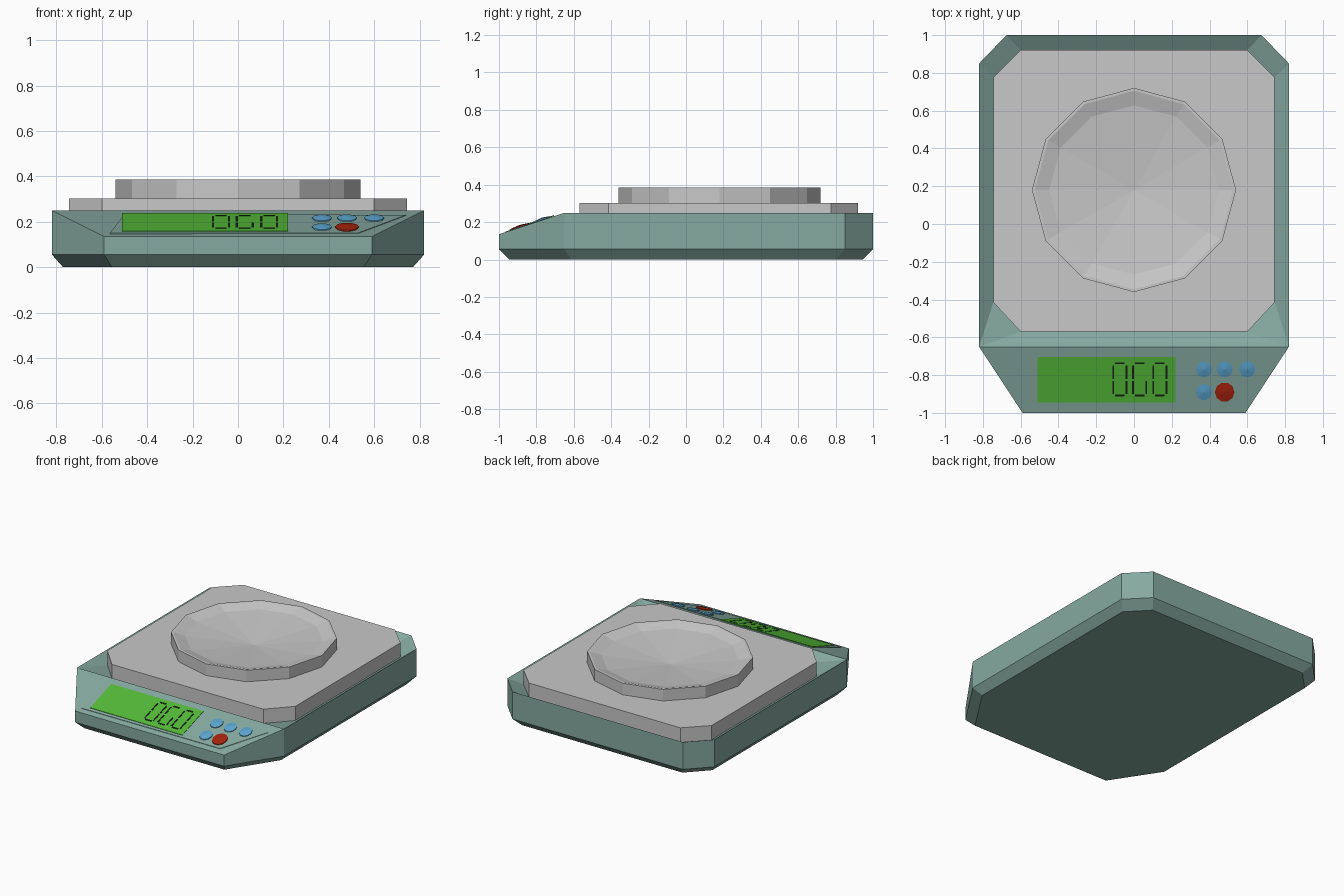
import bpy, bmesh, math

if "Cube" in bpy.data.objects:
    bpy.data.objects.remove(bpy.data.objects["Cube"])


def material(name, rgb):
    # sRGB 0-255 to linear viewport colour
    lin = [(c / 255 / 12.92) if c < 11 else ((c / 255 + 0.055) / 1.055) ** 2.4 for c in rgb]
    m = bpy.data.materials.new(name)
    m.diffuse_color = (*lin, 1)
    m.use_nodes = True
    m.node_tree.nodes["Principled BSDF"].inputs["Base Color"].default_value = m.diffuse_color
    return m


GREEN = material("sage_plastic", (134, 170, 160))
STEEL = material("pale_metal", (200, 200, 200))
SCREEN = material("display_green", (84, 186, 56))
BLUE = material("button_blue", (92, 166, 208))
RED = material("button_red", (165, 36, 14))
DARK = material("segment_dark", (22, 34, 18))


def finish(name, bm, mat):
    bmesh.ops.recalc_face_normals(bm, faces=bm.faces)
    me = bpy.data.meshes.new(name)
    bm.to_mesh(me)
    bm.free()
    me.materials.append(mat)
    ob = bpy.data.objects.new(name, me)
    bpy.context.collection.objects.link(ob)
    return ob


def bridge(bm, a, b):
    n = len(a)
    for i in range(n):
        bm.faces.new((a[i], a[(i + 1) % n], b[(i + 1) % n], b[i]))


def prism(name, pts, low, high, mat, dome=0):
    # low and high are functions giving z from y
    bm = bmesh.new()
    a = [bm.verts.new((x, y, low(y))) for x, y in pts]
    b = [bm.verts.new((x, y, high(y))) for x, y in pts]
    bridge(bm, a, b)
    bm.faces.new(a)
    if dome:
        n = len(pts)
        cx, cy = sum(p[0] for p in pts) / n, sum(p[1] for p in pts) / n
        c = bm.verts.new((cx, cy, high(cy) + dome))
        for i in range(n):
            bm.faces.new((b[i], b[(i + 1) % n], c))
    else:
        bm.faces.new(b)
    return finish(name, bm, mat)


def slope(offset):
    # height on the sloping control panel
    return lambda y: 0.135 + (y + 1) * 0.115 / 0.35 + offset


# Body: chamfered tray with sloping front and a shallow recess for the plate
outline = [(-0.59, -1), (0.59, -1), (0.82, -0.65), (0.82, 0.85),
           (0.675, 1), (-0.675, 1), (-0.82, 0.85), (-0.82, -0.65)]
octagon = [(-0.6, -0.57), (0.6, -0.57), (0.745, -0.415), (0.745, 0.775),
           (0.6, 0.92), (-0.6, 0.92), (-0.745, 0.775), (-0.745, -0.415)]
bm = bmesh.new()
base = [bm.verts.new((x * 0.94, y * 0.945, 0)) for x, y in outline]
skirt = [bm.verts.new((x, y, 0.055)) for x, y in outline]
rim = [bm.verts.new((x, y, 0.135 if y < -0.9 else 0.25)) for x, y in outline]
floor = [bm.verts.new((x, y, 0.2)) for x, y in octagon]
bm.faces.new(base)
bridge(bm, base, skirt)
bridge(bm, skirt, rim)
bm.faces.new((rim[0], rim[1], rim[2], rim[7]))
bm.faces.new((rim[7], rim[2], floor[1], floor[0]))
bm.faces.new((rim[2], floor[2], floor[1]))
bm.faces.new((rim[7], floor[0], floor[7]))
for i in range(2, 7):
    bm.faces.new((rim[i], rim[i + 1], floor[i + 1], floor[i]))
bm.faces.new(floor)
finish("body", bm, GREEN)

# Weighing plate
prism("weighing_plate", octagon, lambda y: 0.2, lambda y: 0.302, STEEL)

# Round dish: outer wall, rim, sloping band and shallow cone centre
bm = bmesh.new()
rings = []
for r, z in [(0.54, 0.302), (0.54, 0.385), (0.525, 0.385), (0.448, 0.362)]:
    rings.append([bm.verts.new((r * math.sin(k * math.pi / 6),
                                0.18 + r * math.cos(k * math.pi / 6), z)) for k in range(12)])
for a, b in zip(rings, rings[1:]):
    bridge(bm, a, b)
centre = bm.verts.new((0, 0.18, 0.315))
for i in range(12):
    bm.faces.new((rings[-1][i], rings[-1][(i + 1) % 12], centre))
bm.faces.new(rings[0])
finish("dish", bm, STEEL)

# Control panel and display
prism("control_panel", [(-0.565, -0.965), (0.53, -0.96), (0.74, -0.72), (-0.5, -0.71)],
      slope(-0.003), slope(0.003), GREEN)
prism("display", [(-0.51, -0.945), (0.22, -0.945), (0.22, -0.705), (-0.51, -0.705)],
      slope(-0.002), slope(0.006), SCREEN)


# Display segments: thin bars around three cells
def bar(x0, y0, x1, y1):
    prism("display_segment", [(x0, y0), (x1, y0), (x1, y1), (x0, y1)],
          slope(0.005), slope(0.0075), DARK)


W = 0.01
for cell, x in enumerate((-0.115, -0.01, 0.097)):
    left, right = x, x + 0.08
    for y in (-0.912, -0.742):
        bar(left + 0.015, y, right - 0.015, y + W)
    for y0, y1 in ((-0.9, -0.832), (-0.82, -0.75)):
        bar(left, y0, left + W, y1)
        if not (cell == 1 and y0 > -0.85):
            bar(right - W, y0, right, y1)

# Push buttons with slightly domed tops
for x, y, r, mat in [(0.37, -0.77, 0.043, BLUE), (0.48, -0.77, 0.043, BLUE),
                     (0.60, -0.77, 0.043, BLUE), (0.37, -0.89, 0.043, BLUE),
                     (0.48, -0.89, 0.052, RED)]:
    pts = [(x + r * math.cos(k * math.pi / 5), y + r * math.sin(k * math.pi / 5)) for k in range(10)]
    prism("button", pts, slope(-0.002), slope(0.008), mat, dome=0.006)
